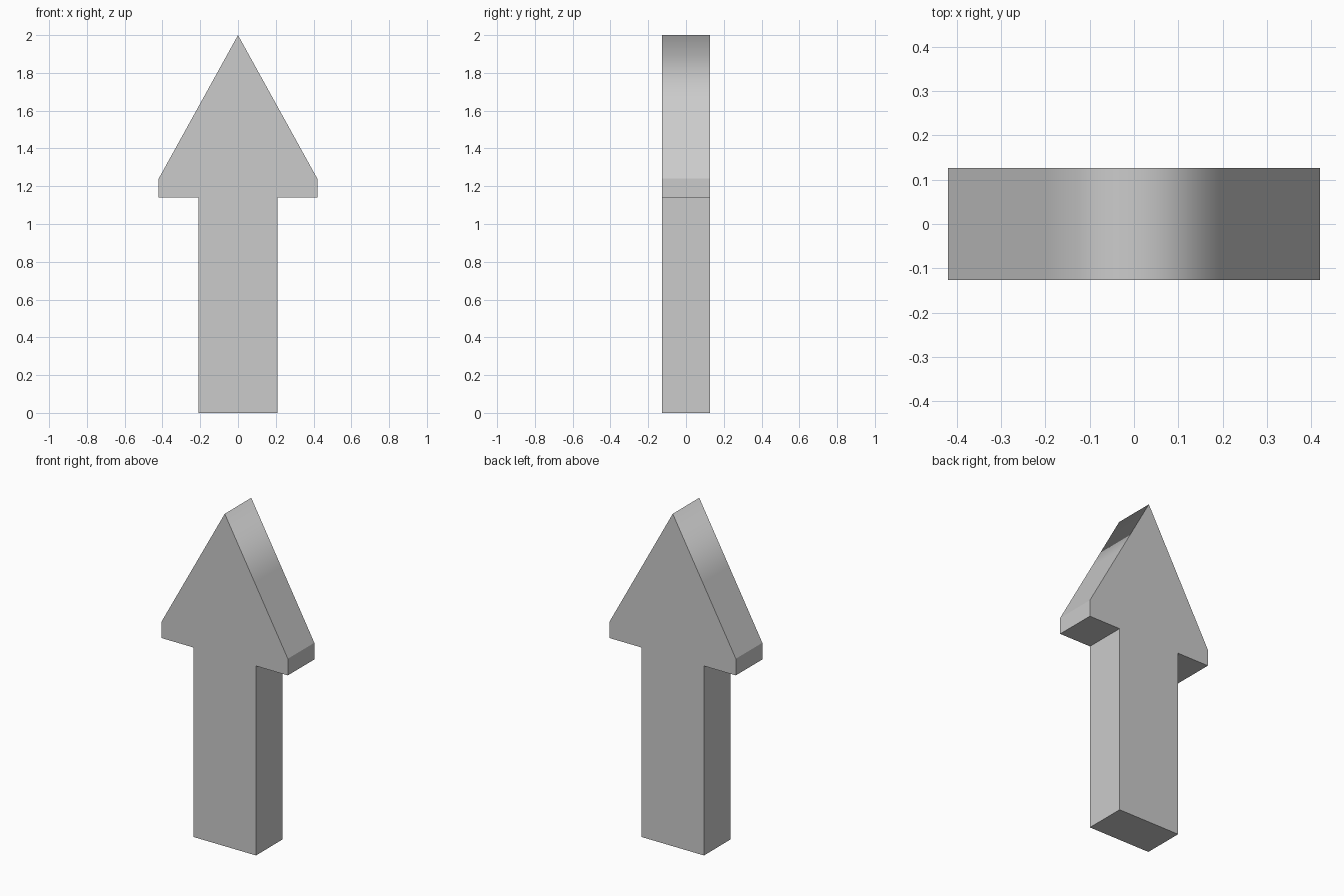
import bpy, bmesh

if "Cube" in bpy.data.objects:
    bpy.data.objects.remove(bpy.data.objects["Cube"])

HALF_DEPTH = 0.126
SHAFT, HEAD = 0.208, 0.42           # half widths
NECK_Z, SHOULDER_Z, TIP_Z = 1.14, 1.24, 2.0

# Right half of the outline, bottom to tip; the slope has a mid point
mid_x = 0.2
mid_z = TIP_Z - mid_x * (TIP_Z - SHOULDER_Z) / HEAD
right = [(SHAFT, 0), (SHAFT, NECK_Z), (HEAD, NECK_Z),
         (HEAD, SHOULDER_Z), (mid_x, mid_z)]
outline = right + [(0, TIP_Z)] + [(-x, z) for x, z in reversed(right)]

# Extrude the outline from front to back
bm = bmesh.new()
front = bm.faces.new([bm.verts.new((x, -HALF_DEPTH, z)) for x, z in outline])
ext = bmesh.ops.extrude_face_region(bm, geom=[front], use_keep_orig=True)
back_verts = [g for g in ext["geom"] if isinstance(g, bmesh.types.BMVert)]
bmesh.ops.translate(bm, verts=back_verts, vec=(0, 2 * HALF_DEPTH, 0))
bmesh.ops.recalc_face_normals(bm, faces=bm.faces[:])

# Only the ridge at the tip and the flat slope joints shade smoothly
for f in bm.faces:
    f.smooth = True
for e in bm.edges:
    a, b = (v.co for v in e.verts)
    across = abs(a.y - b.y) > HALF_DEPTH
    e.smooth = across and min(a.z, b.z) > SHOULDER_Z + 0.1

mesh = bpy.data.meshes.new("arrow")
bm.to_mesh(mesh)
bm.free()
arrow = bpy.data.objects.new("arrow", mesh)
bpy.context.collection.objects.link(arrow)
